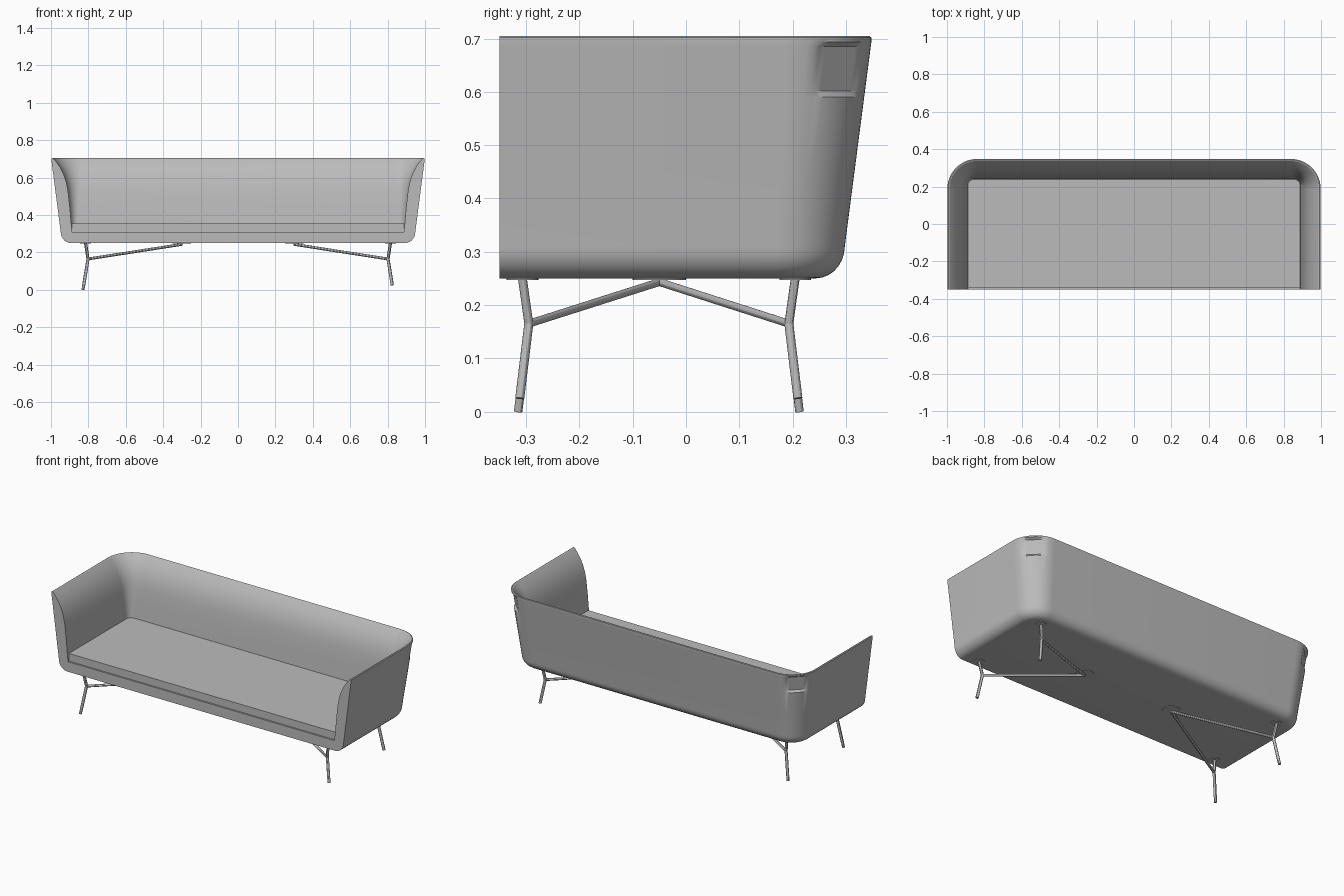
import bpy, bmesh, math
from mathutils import Vector

if "Cube" in bpy.data.objects:
    bpy.data.objects.remove(bpy.data.objects["Cube"])

def material(name, v):
    m = bpy.data.materials.new(name)
    m.diffuse_color = (v, v, v, 1)
    m.use_nodes = True
    m.node_tree.nodes["Principled BSDF"].inputs["Base Color"].default_value = m.diffuse_color
    return m

fabric = material("grey fabric", 0.5)
metal = material("grey metal", 0.5)
FRONT = -0.35
N = 18  # corner segments


def u_ring(half, z, rad, flat=False, front=FRONT):
    """U-shaped outline: right front, round the back corners, left front."""
    back = half - 0.65
    cx, cy = half - rad, back - rad
    arc = [Vector((cx + rad * math.cos(a), cy + rad * math.sin(a), z))
           for a in (math.pi / 2 * i / N for i in range(N + 1))]
    if flat:  # straight panel across the corner
        i0, i1 = 4, N - 4
        p, q = arc[i0].copy(), arc[i1].copy()
        for i in range(i0, i1 + 1):
            arc[i] = p.lerp(q, (i - i0) / (i1 - i0))
    right = [Vector((half, front, z))] + arc
    return right + [Vector((-v.x, v.y, v.z)) for v in reversed(right)]


def loft(name, rings, mat, angle=30):
    """Skin the outlines, then close the ends and the front."""
    bm = bmesh.new()
    vs = [[bm.verts.new(p) for p in r] for r in rings]
    for a, b in zip(vs, vs[1:]):
        for i in range(len(a) - 1):
            bm.faces.new((a[i], a[i + 1], b[i + 1], b[i]))
    caps = [bm.faces.new(vs[0]), bm.faces.new(vs[-1]),
            bm.faces.new([r[0] for r in vs] + [r[-1] for r in reversed(vs)])]
    bmesh.ops.recalc_face_normals(bm, faces=bm.faces)
    bmesh.ops.triangulate(bm, faces=caps)
    return finish(name, bm, mat, angle)


def finish(name, bm, mat, angle=30):
    me = bpy.data.meshes.new(name)
    bm.to_mesh(me)
    bm.free()
    ob = bpy.data.objects.new(name, me)
    bpy.context.collection.objects.link(ob)
    me.materials.append(mat)
    bpy.ops.object.select_all(action='DESELECT')
    ob.select_set(True)
    bpy.context.view_layer.objects.active = ob
    bpy.ops.object.shade_smooth_by_angle(angle=math.radians(angle))
    return ob


def outer(z):
    return 0.948 + (z - 0.31) * 0.13

# Shell: rounded underside, flaring outer wall, thin rim, concave inner wall
rings = []
for i in range(8):
    a = math.pi / 2 * i / 7
    rings.append(u_ring(0.893 + 0.055 * math.sin(a), 0.31 - 0.06 * math.cos(a),
                        0.075 + 0.055 * math.sin(a)))
for z, flat in ((0.45, 0), (0.59, 0), (0.602, 1), (0.685, 1), (0.694, 0)):
    rings.append(u_ring(outer(z), z, 0.13 + 0.08 * (z - 0.31), flat))
rings.append(u_ring(0.998, 0.702, 0.16))
rings.append(u_ring(0.993, 0.705, 0.156))
for half, z, rad in ((0.987, 0.703, 0.15), (0.968, 0.68, 0.133), (0.948, 0.65, 0.113),
                     (0.931, 0.615, 0.093), (0.918, 0.575, 0.075), (0.909, 0.53, 0.062),
                     (0.9, 0.45, 0.048), (0.892, 0.36, 0.035), (0.887, 0.31, 0.03)):
    rings.append(u_ring(half, z, rad))
loft("sofa_shell", rings, fabric)

# Seat cushion filling the shell
loft("seat_cushion", [u_ring(0.887, 0.31, 0.03, front=-0.34),
                      u_ring(0.889, 0.316, 0.032, front=-0.345),
                      u_ring(0.891, 0.35, 0.034, front=-0.345),
                      u_ring(0.888, 0.356, 0.031, front=-0.34)], fabric)


def tube(name, a, b, r=0.0085, mat=metal, sides=12):
    a, b = Vector(a), Vector(b)
    d = b - a
    bm = bmesh.new()
    bmesh.ops.create_cone(bm, cap_ends=True, segments=sides, radius1=r, radius2=r,
                          depth=d.length)
    bm.transform(d.to_track_quat('Z', 'Y').to_matrix().to_4x4())
    bmesh.ops.translate(bm, verts=bm.verts, vec=(a + b) / 2)
    return finish(name, bm, mat)

# Leg frames: two bent legs and two braces on each side
for s, side in ((-1, "left"), (1, "right")):
    hub = Vector((s * 0.30, -0.05, 0.243))
    tube(side + "_hub_plate", (s * 0.30, -0.05, 0.2465), (s * 0.30, -0.05, 0.252), 0.05, sides=24)
    for k, end in ((-1, "front"), (1, "back")):
        n = side + "_" + end
        y = lambda off: -0.051 + k * off
        top = Vector((s * 0.815, y(0.256), 0.25))
        knee = Vector((s * 0.802, y(0.244), 0.165))
        foot = Vector((s * 0.829, y(0.264), 0.0))
        ankle = knee.lerp(foot, 0.85)
        tube(n + "_leg_upper", top, knee)
        tube(n + "_leg_lower", knee, ankle)
        tube(n + "_brace", knee, hub, 0.0075)
        tube(n + "_plate", (top.x, top.y, 0.2465), (top.x, top.y, 0.252), 0.03, sides=24)
        if s < 0:  # foot caps
            tube(n + "_foot", ankle, foot, 0.008)
